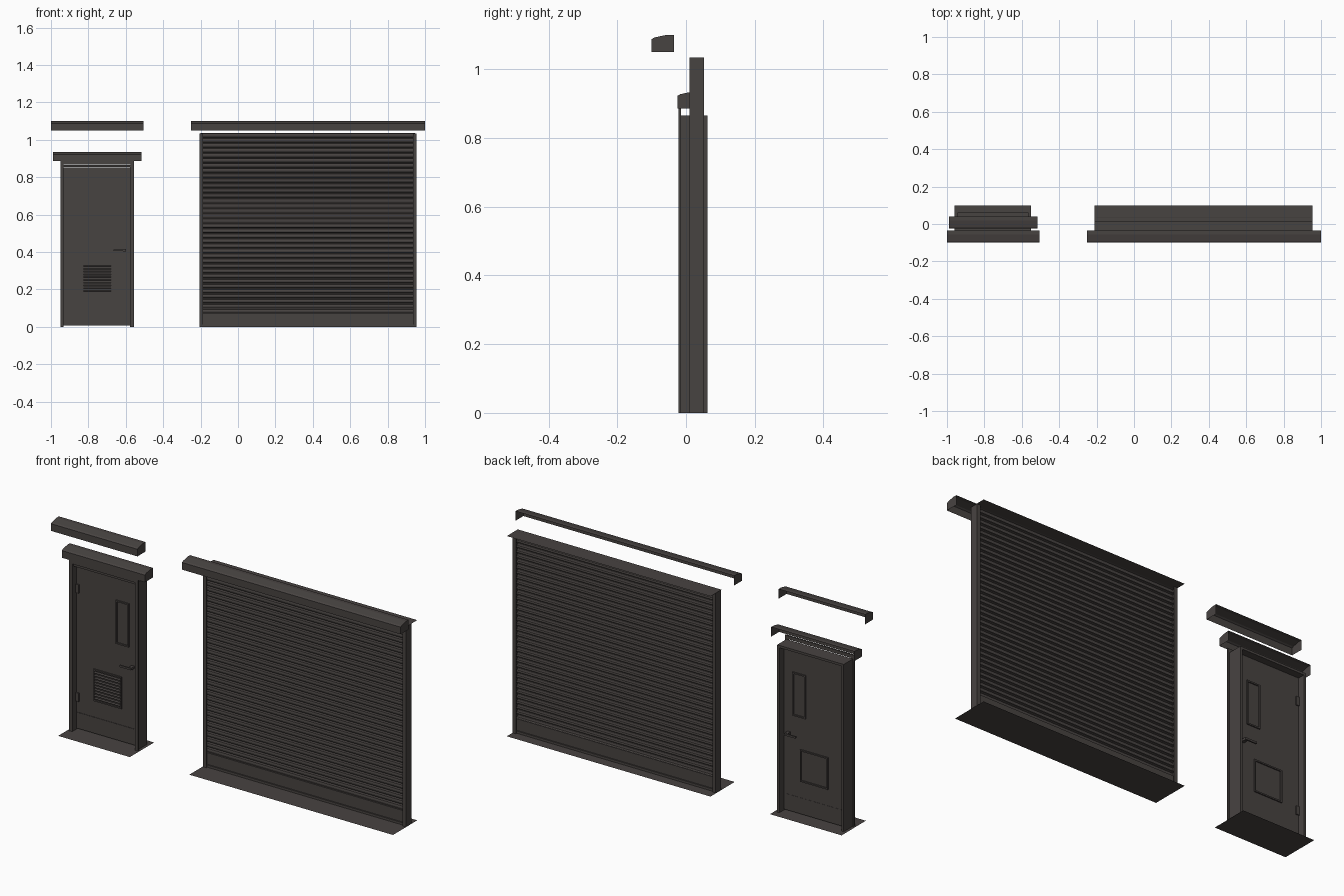
import bpy
import bmesh
from mathutils import Matrix

cube = bpy.data.objects.get("Cube")
if cube:
    bpy.data.objects.remove(cube, do_unlink=True)

# One dark painted metal for everything
metal = bpy.data.materials.new("dark_painted_metal")
metal.use_nodes = True
COLOUR = (0.064, 0.056, 0.053, 1)
metal.diffuse_color = COLOUR
bsdf = next(n for n in metal.node_tree.nodes if n.type == "BSDF_PRINCIPLED")
bsdf.inputs["Base Color"].default_value = COLOUR
bsdf.inputs["Roughness"].default_value = 0.7


def finish(name, bm):
    mesh = bpy.data.meshes.new(name)
    bm.to_mesh(mesh)
    bm.free()
    mesh.materials.append(metal)
    obj = bpy.data.objects.new(name, mesh)
    bpy.context.collection.objects.link(obj)
    return obj


def add_box(bm, x, y, z, tilt=0):
    size = Matrix.Diagonal((x[1] - x[0], y[1] - y[0], z[1] - z[0], 1))
    place = Matrix.Translation((sum(x) / 2, sum(y) / 2, sum(z) / 2))
    bmesh.ops.create_cube(bm, size=1, matrix=place @ Matrix.Rotation(tilt, 4, "X") @ size)


def boxes(name, *parts):
    bm = bmesh.new()
    for part in parts:
        add_box(bm, *part)
    return finish(name, bm)


def frame(name, x, y, z, w):
    """Rectangular frame of bars with width w, outer size x by z."""
    inner = (z[0] + w, z[1] - w)
    return boxes(name, (x, y, (z[0], inner[0])), (x, y, (inner[1], z[1])),
                 ((x[0], x[0] + w), y, inner), ((x[1] - w, x[1]), y, inner))


def sheet(name, x, y, z):
    bm = bmesh.new()
    bm.faces.new([bm.verts.new(p) for p in ((x[0], y[0], z), (x[1], y[0], z),
                                            (x[1], y[1], z), (x[0], y[1], z))])
    return finish(name, bm)


def hood(name, x, y, z):
    """Folded rain hood: front, sloping top and ends, open below and behind."""
    profile = [(0, 0), (0, 0.037), (0.008, 0.042), (0.045, 0.05), (0.065, 0.05), (0.065, 0)]
    bm = bmesh.new()
    a, b = ([bm.verts.new((side, y + p, z + q)) for p, q in profile] for side in x)
    for i in range(4):
        bm.faces.new((a[i], b[i], b[i + 1], a[i + 1]))
    bm.faces.new(a)
    bm.faces.new(b[::-1])
    return finish(name, bm)


# Rain hoods
hood("upper_door_hood", (-1, -0.505), -0.1, 1.05)
hood("door_hood", (-0.99, -0.515), -0.025, 0.885)
hood("shutter_hood", (-0.25, 1), -0.1, 1.05)

# Floor sills and shutter head plate
sheet("door_sill", (-0.96, -0.55), (-0.098, 0.1), 0)
sheet("shutter_sill", (-0.21, 0.955), (-0.098, 0.1), 0)
sheet("shutter_head_plate", (-0.21, 0.955), (0.01, 0.1), 1.035)

# Shutter guides: channels open towards the curtain
for name, outer, sign in (("right_guide", -0.207, 1), ("left_guide", 0.954, -1)):
    web = sorted((outer, outer + sign * 0.004))
    flange = sorted((outer, outer + sign * 0.019))
    height = (0, 1.034)
    boxes(name, (web, (0.01, 0.053), height), (flange, (0.01, 0.015), height),
          (flange, (0.048, 0.053), height))

# Shutter curtain: interlocking slats as one folded profile
COUNT, BOTTOM, TOP = 36, 0.07, 1.037
pitch = (TOP - BOTTOM) / COUNT
fold = [(0.037, 0), (0.037, 0.1), (0.027, 0.18), (0.025, 0.5), (0.027, 0.85), (0.037, 0.95)]
bm = bmesh.new()
last = None
for i in range(COUNT):
    for y, t in fold:
        z = BOTTOM + (i + t) * pitch
        row = [bm.verts.new((x, y, z)) for x in (-0.2, 0.947)]
        if last:
            bm.faces.new((last[0], last[1], row[1], row[0]))
        last = row
finish("shutter_curtain", bm)
boxes("shutter_bottom_bar", ((-0.2, 0.947), (0.024, 0.04), (0.012, 0.072)),
      ((-0.195, 0.942), (0.018, 0.046), (0, 0.012)))

# Door frame: deep lining with a wider front architrave
for name, x, y, top, w in (("door_lining", (-0.945, -0.565), (-0.014, 0.062), 0.865, 0.012),
                           ("door_architrave", (-0.95, -0.556), (-0.022, -0.014), 0.885, 0.018)):
    boxes(name, ((x[0], x[0] + w), y, (0, top)), ((x[1] - w, x[1]), y, (0, top)),
          ((x[0] + w, x[1] - w), y, (top - w, top)))

# Door leaf and kick plates
FRONT, BACK = 0.012, 0.026
boxes("door_leaf", ((-0.932, -0.578), (FRONT, BACK), (0.006, 0.852)))
boxes("kick_plates", ((-0.928, -0.582), (FRONT - 0.002, FRONT), (0.01, 0.09)),
      ((-0.928, -0.582), (BACK, BACK + 0.001), (0.01, 0.09)))

# Window surround and louvre frame on both sides of the leaf
for side, y in (("front", (FRONT - 0.006, FRONT)), ("back", (BACK, BACK + 0.006))):
    frame(side + "_window_surround", (-0.705, -0.63), y, (0.505, 0.73), 0.007)
    frame(side + "_louvre_frame", (-0.832, -0.673), y, (0.175, 0.34), 0.007)

# Louvre blades
blades = [((-0.826, -0.679), (FRONT - 0.007, FRONT + 0.001), (z - 0.0015, z + 0.0015), 0.6)
          for z in (0.19 + 0.0148 * i for i in range(10))]
boxes("louvre_blades", *blades)

# Lever handles and hinges
boxes("lever_handles",
      ((-0.616, -0.6), (-0.012, 0.05), (0.403, 0.415)),
      ((-0.665, -0.6), (-0.018, -0.011), (0.404, 0.414)),
      ((-0.665, -0.6), (0.049, 0.056), (0.404, 0.414)))
boxes("hinges", *[((-0.933, -0.915), y, (z - 0.022, z + 0.022))
                  for z in (0.17, 0.73)
                  for y in ((FRONT - 0.006, FRONT), (BACK, BACK + 0.006))])
